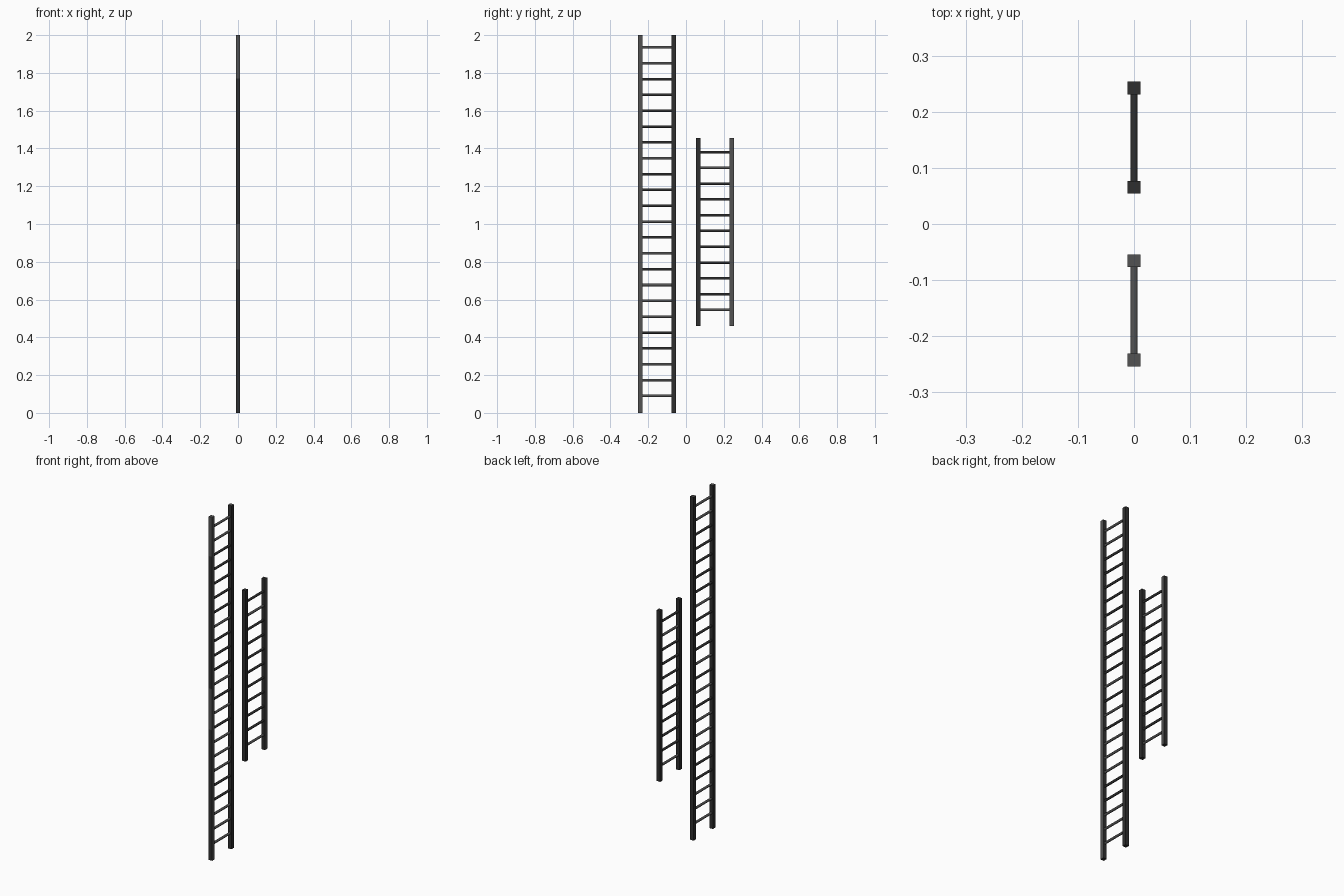
import bpy, bmesh, math
from mathutils import Matrix

if "Cube" in bpy.data.objects:
    bpy.data.objects.remove(bpy.data.objects["Cube"])


def material(name, v):
    m = bpy.data.materials.new(name)
    m.diffuse_color = (v, v, v, 1)
    m.use_nodes = True
    m.node_tree.nodes["Principled BSDF"].inputs["Base Color"].default_value = m.diffuse_color
    return m


DARK = material("dark iron", 0.028)
MID = material("worn grey iron", 0.085)
R = 0.023           # rail width
OUTER, INNER = 0.2425, 0.0655


def finish(bm, name):
    me = bpy.data.meshes.new(name)
    bm.to_mesh(me)
    bm.free()
    me.materials.append(DARK)
    me.materials.append(MID)
    ob = bpy.data.objects.new(name, me)
    bpy.context.collection.objects.link(ob)
    return ob


def rail(name, y, z0, z1, worn_side, worn_top, cuts=(), worn_front=()):
    """Square upright; worn patches chosen by face direction and height."""
    bm = bmesh.new()
    bmesh.ops.create_cube(bm, size=1)
    bmesh.ops.scale(bm, vec=(R, R, z1 - z0), verts=bm.verts)
    bmesh.ops.translate(bm, vec=(0, y, (z0 + z1) / 2), verts=bm.verts)
    for z in cuts:
        bmesh.ops.bisect_plane(bm, geom=bm.verts[:] + bm.edges[:] + bm.faces[:],
                               plane_co=(0, 0, z), plane_no=(0, 0, 1))
    bm.normal_update()
    for f in bm.faces:
        n, z = f.normal, f.calc_center_median().z
        front = n.y < -0.5 and any(a < z < b for a, b in worn_front)
        f.material_index = int((worn_side and n.x > 0.5) or (worn_top and n.z > 0.5) or front)
    finish(bm, name)


def rungs(name, y0, y1, z0, z1, count, worn):
    """Evenly spaced round bars between the two rails."""
    bm = bmesh.new()
    turn = Matrix.Rotation(math.pi / 2, 4, 'X') @ Matrix.Rotation(math.pi / 8, 4, 'Z')
    for i in range(count):
        z = z0 + (z1 - z0) * i / (count - 1)
        mat = Matrix.Translation((0, (y0 + y1) / 2, z)) @ turn
        old = set(bm.faces)
        bmesh.ops.create_cone(bm, cap_ends=True, segments=8, radius1=0.0072, radius2=0.0072,
                              depth=abs(y1 - y0), matrix=mat)
        for f in bm.faces:
            if f not in old:
                f.material_index = int(i in worn)
    ob = finish(bm, name)
    bpy.context.view_layer.objects.active = ob
    ob.select_set(True)
    bpy.ops.object.shade_smooth_by_angle(angle=math.radians(50))
    ob.select_set(False)


# Long ladder
rail("long_ladder_outer_rail", -OUTER, 0, 2, True, True,
     (0.55, 0.76, 1.0, 1.55, 1.77), ((0.76, 1.0), (1.77, 2.0)))
rail("long_ladder_inner_rail", -INNER, 0, 2, False, True)
rungs("long_ladder_rungs", -OUTER, -INNER, 0.09, 1.935, 23,
      (0, 1, 2, 5, 6, 7, 9, 11, 15, 21, 22))

# Short ladder
rail("short_ladder_inner_rail", INNER, 0.46, 1.455, False, False)
rail("short_ladder_outer_rail", OUTER, 0.46, 1.455, True, False)
rungs("short_ladder_rungs", INNER, OUTER, 0.545, 1.381, 11, (0, 9))
